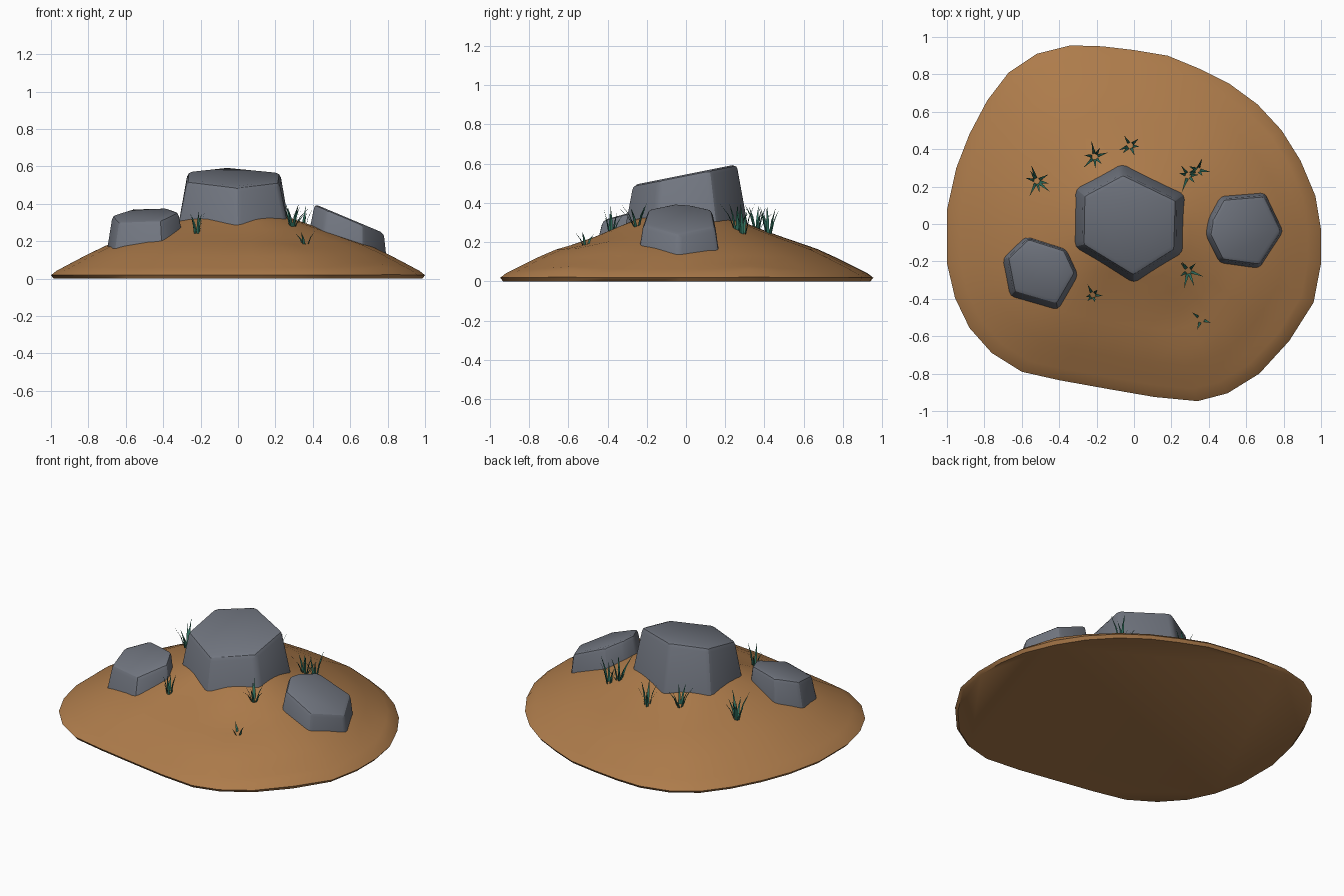
import bpy, bmesh, math, random
from mathutils import Vector

if "Cube" in bpy.data.objects:
    bpy.data.objects.remove(bpy.data.objects["Cube"])

random.seed(4)


def material(name, rgb):
    m = bpy.data.materials.new(name)
    m.diffuse_color = (*rgb, 1)
    m.use_nodes = True
    m.node_tree.nodes["Principled BSDF"].inputs["Base Color"].default_value = m.diffuse_color
    return m


EARTH = material("earth brown", (0.42, 0.20, 0.07))
STONE = material("stone grey", (0.165, 0.18, 0.215))
GRASS = material("grass green", (0.03, 0.16, 0.11))

# Plan outline of the mound, anticlockwise
OUTLINE = [(1, -.03), (.97, .15), (.89, .34), (.79, .5), (.66, .64), (.51, .75), (.35, .83),
           (.18, .9), (0, .93), (-.17, .95), (-.34, .955), (-.52, .91), (-.67, .81),
           (-.785, .66), (-.88, .48), (-.95, .3), (-1, .075), (-1, -.21), (-.957, -.395),
           (-.88, -.555), (-.76, -.69), (-.6, -.79), (-.4, -.835), (-.15, -.88),
           (.11, -.925), (.34, -.947), (.5, -.905), (.67, -.8), (.83, -.625),
           (.96, -.42), (1, -.21)]
PROFILE = [(0, .37), (.2, .34), (.33, .29), (.45, .245), (.55, .212), (.7, .163),
           (.8, .12), (.9, .073), (.97, .04), (1, .018)]


def rim_fraction(x, y):
    """Distance from the middle as a fraction of the outline radius."""
    p = Vector((x, y))
    if p.length < 1e-6:
        return 0
    for i, a in enumerate(OUTLINE):
        a, b = Vector(a), Vector(OUTLINE[(i + 1) % len(OUTLINE)])
        det = a.x * b.y - a.y * b.x
        u = (x * b.y - y * b.x) / det
        v = (a.x * y - a.y * x) / det
        if u >= -1e-6 and v >= -1e-6:
            return u + v
    return 1


def ground(x, y):
    """Height of the mound surface."""
    s = min(rim_fraction(x, y), 1)
    z = PROFILE[-1][1]
    for (s0, z0), (s1, z1) in zip(PROFILE, PROFILE[1:]):
        if s0 <= s <= s1:
            z = z0 + (z1 - z0) * (s - s0) / (s1 - s0)
            break
    th = math.atan2(y, x)
    z += 0.02 * math.cos(th) ** 2 * math.sin(math.pi * s)           # wider along x
    z -= 0.02 * math.exp(-((x - .3) ** 2 + (y + .48) ** 2) / .02)   # shallow dent
    for deg in (23, -40):                                          # steeper rim spots
        d = th - math.radians(deg)
        z += 0.02 * math.exp(-(d / .15) ** 2 - ((s - .95) / .04) ** 2)
    return z


def make_object(name, bm, mat, angle=None):
    bmesh.ops.recalc_face_normals(bm, faces=bm.faces)
    me = bpy.data.meshes.new(name)
    bm.to_mesh(me)
    bm.free()
    me.materials.append(mat)
    ob = bpy.data.objects.new(name, me)
    bpy.context.collection.objects.link(ob)
    if angle:
        bpy.ops.object.select_all(action='DESELECT')
        ob.select_set(True)
        bpy.context.view_layer.objects.active = ob
        bpy.ops.object.shade_smooth_by_angle(angle=math.radians(angle))
    return ob


def bridge(bm, a, b):
    n = len(a)
    for i in range(n):
        bm.faces.new((a[i], a[(i + 1) % n], b[(i + 1) % n], b[i]))


# Earth mound: concentric rings of the outline with a flat underside
bm = bmesh.new()
base = [bm.verts.new((x * .985, y * .985, 0)) for x, y in OUTLINE]
bm.faces.new(base)
last = base
for s in (1, .97, .93, .88, .8, .7, .6, .5, .4, .3, .2, .1):
    ring = [bm.verts.new((x * s, y * s, ground(x * s, y * s))) for x, y in OUTLINE]
    bridge(bm, last, ring)
    last = ring
bm.faces.new(last)
make_object("earth_mound", bm, EARTH, 50)


def rock(name, plan, scale, shift, top, slope, bevel):
    """Faceted boulder: plan outline tapering up to a tilted flat top."""
    cx = sum(p[0] for p in plan) / len(plan)
    cy = sum(p[1] for p in plan) / len(plan)
    bm = bmesh.new()
    lower = [bm.verts.new((x, y, ground(x, y) - .02)) for x, y in plan]
    upper = []
    for x, y in plan:
        dx, dy = (x - cx) * scale, (y - cy) * scale
        upper.append(bm.verts.new((cx + dx + shift[0], cy + dy + shift[1],
                                   top + slope[0] * dx + slope[1] * dy)))
    bm.faces.new(lower)
    bm.faces.new(upper)
    bridge(bm, lower, upper)
    edges = [e for e in bm.edges if not (e.verts[0] in lower and e.verts[1] in lower)]
    bmesh.ops.bevel(bm, geom=edges, offset=bevel, segments=2, profile=.5, affect='EDGES')
    make_object(name, bm, STONE, 25)


rock("large_rock", [(-.065, .325), (.275, .16), (.265, -.155), (0, -.32), (-.32, -.125), (-.315, .19)],
     .84, (0, -.01), .545, (0, .2), .026)
rock("left_rock", [(-.58, -.065), (-.36, -.135), (-.295, -.275), (-.405, -.465), (-.665, -.39), (-.705, -.185)],
     .88, (.005, .01), .345, (.1, .22), .024)
rock("right_rock", [(.46, .15), (.7, .17), (.80, -.04), (.67, -.24), (.455, -.21), (.38, -.06), (.395, .03)],
     .9, (.01, 0), .335, (-.42, 0), .022)

# Grass tufts: x, y, blade count, blade height, spread
TUFTS = [(-.52, .23, 8, .17, .08), (-.21, .36, 7, .15, .07), (-.02, .42, 6, .16, .07),
         (.29, .26, 6, .14, .08), (.34, .29, 5, .16, .06), (.29, -.25, 7, .15, .08),
         (-.22, -.38, 6, .14, .05), (.36, -.51, 3, .08, .05)]
bm = bmesh.new()
for tx, ty, count, height, spread in TUFTS:
    for i in range(count):
        a = 2 * math.pi * i / count + random.uniform(-.4, .4)
        out = Vector((math.cos(a), math.sin(a), 0))
        side = Vector((-out.y, out.x, 0)) * .008
        foot = Vector((tx, ty, 0)) + out * .012
        foot.z = ground(foot.x, foot.y) - .01
        h = height * random.uniform(.6, 1.05)
        lean = out * spread * random.uniform(.5, 1.1)
        mid = foot + lean * .4 + Vector((0, 0, h * .55))
        tip = foot + lean + Vector((0, 0, h))
        v = [bm.verts.new(p) for p in (foot - side, foot + side, mid + side * .75, mid - side * .75, tip)]
        bm.faces.new(v[:4])
        bm.faces.new((v[3], v[2], v[4]))
make_object("grass_tufts", bm, GRASS)
